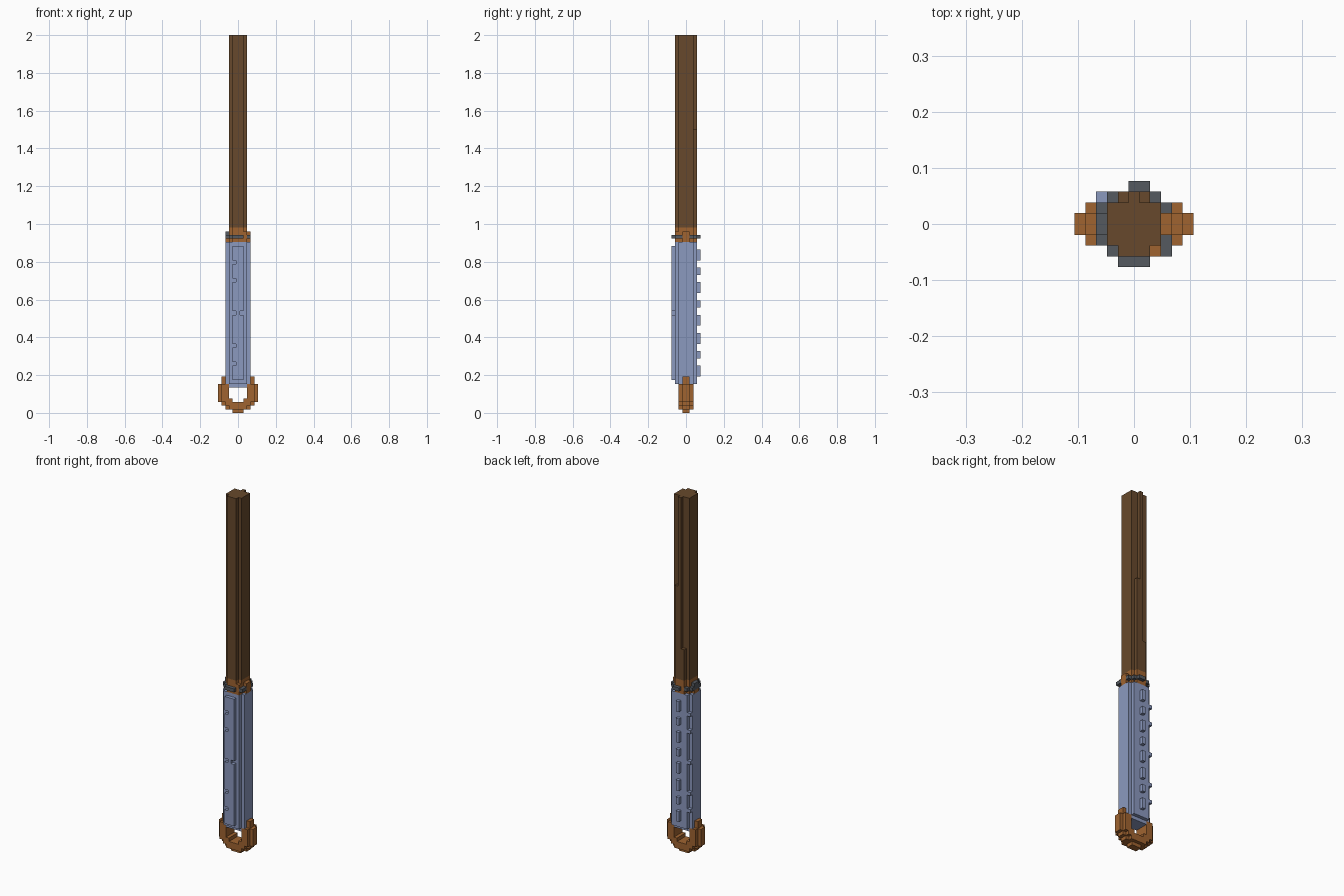
import bpy
import bmesh
from mathutils import Vector

cube = bpy.data.objects.get("Cube")
if cube:
    bpy.data.objects.remove(cube, do_unlink=True)

UNIT = 2 / 104                      # edge of one block
ORIGIN = Vector((-5.5, -4, 0))      # corner of the block grid


def material(name, colour):
    mat = bpy.data.materials.new(name)
    mat.use_nodes = True
    mat.diffuse_color = (*colour, 1)
    mat.node_tree.nodes["Principled BSDF"].inputs["Base Color"].default_value = (*colour, 1)
    mat.roughness = 0.8
    return mat


DARK = material("dark wood", (0.135, 0.066, 0.025))
TAN = material("tan leather", (0.35, 0.127, 0.03))
BLUE = material("blue wrap", (0.26, 0.32, 0.52))
GREY = material("grey metal", (0.089, 0.1, 0.115))


def blocks(x0, x1, y0, y1, z0, z1):
    """Blocks in a box; x and y ends are inclusive, z1 is the upper level."""
    return {(x, y, z) for x in range(x0, x1 + 1)
            for y in range(y0, y1 + 1) for z in range(z0, z1)}


def mirror(cells):
    return cells | {(10 - x, y, z) for x, y, z in cells}


def build(name, cells, mat):
    """Skin the exposed sides of the blocks and merge flat areas."""
    bm = bmesh.new()
    verts = {}

    def vert(p):
        key = tuple(p)
        if key not in verts:
            verts[key] = bm.verts.new((Vector(p) + ORIGIN) * UNIT)
        return verts[key]

    for cell in sorted(cells):
        for axis in range(3):
            u, v = (axis + 1) % 3, (axis + 2) % 3
            for side in (0, 1):
                near = list(cell)
                near[axis] += 2 * side - 1
                if tuple(near) in cells:
                    continue
                ring = []
                for a, b in ((0, 0), (1, 0), (1, 1), (0, 1)):
                    p = list(cell)
                    p[axis] += side
                    p[u] += a
                    p[v] += b
                    ring.append(vert(p))
                bm.faces.new(ring if side else ring[::-1])
    bmesh.ops.dissolve_limit(bm, angle_limit=0.01, verts=bm.verts, edges=bm.edges)
    mesh = bpy.data.meshes.new(name)
    bm.to_mesh(mesh)
    bm.free()
    mesh.materials.append(mat)
    obj = bpy.data.objects.new(name, mesh)
    bpy.context.collection.objects.link(obj)


# Long shaft with a stepped rib along the back
shaft = blocks(3, 7, 2, 5, 51, 104) | blocks(4, 6, 1, 1, 51, 104)
shaft |= blocks(5, 5, 6, 6, 51, 104)
shaft |= blocks(6, 6, 6, 6, 51, 78) | blocks(4, 4, 6, 6, 51, 60)
build("shaft", shaft, DARK)

# Collar joining shaft and grip
collar = blocks(3, 7, 2, 5, 47, 51) | blocks(4, 6, 1, 6, 47, 51)
collar |= blocks(7, 7, 1, 1, 47, 50) | blocks(8, 8, 3, 4, 47, 50)
collar |= blocks(2, 2, 3, 4, 47, 48)
build("collar", collar, TAN)

# Metal band around the collar
band = blocks(4, 6, 0, 0, 48, 49) | blocks(5, 6, 7, 7, 48, 49)
band |= mirror(blocks(3, 3, 6, 6, 48, 49)) | blocks(3, 3, 1, 1, 48, 49)
band |= blocks(2, 2, 2, 5, 48, 49) | blocks(2, 2, 3, 4, 48, 50)
band |= blocks(8, 8, 1, 2, 48, 49) | blocks(8, 8, 5, 5, 48, 49)
build("band", band, GREY)

# Wrapped grip with cut corners
grip = blocks(2, 8, 2, 5, 8, 47) | blocks(3, 7, 1, 6, 8, 47)
grip |= blocks(3, 7, 2, 5, 7, 8)
build("grip", grip, BLUE)

# Raised front panel with notches, and small studs on the rear corner
NOTCHES = (13, 18, 27, 36, 41)
panel = blocks(4, 6, 0, 0, 9, 46)
for z in NOTCHES:
    panel -= blocks(4, 4, 0, 0, z, z + 1)
panel -= blocks(6, 6, 0, 0, 27, 28)
build("front_panel", panel, BLUE)
studs = set()
for z in NOTCHES:
    studs |= blocks(2, 2, 6, 6, z, z + 1)
build("corner_studs", studs, BLUE)

# Row of alternating long and short ridges on the back
ridges = set()
z = 10
for length in (3, 2, 3, 3, 2, 3, 2, 3):
    ridges |= blocks(5, 5, 7, 7, z, z + length)
    z += length + 2
build("back_ridges", ridges, BLUE)

# Open loop at the foot
loop = blocks(0, 0, 3, 4, 3, 8)
loop |= blocks(1, 1, 2, 5, 3, 8) | blocks(1, 1, 3, 4, 2, 10)
loop |= blocks(2, 2, 2, 5, 2, 8) | blocks(2, 2, 3, 4, 1, 8)
loop |= blocks(3, 3, 2, 5, 1, 4) | blocks(4, 5, 2, 5, 1, 3)
loop |= blocks(4, 5, 3, 4, 0, 1)
build("foot_loop", mirror(loop), TAN)
